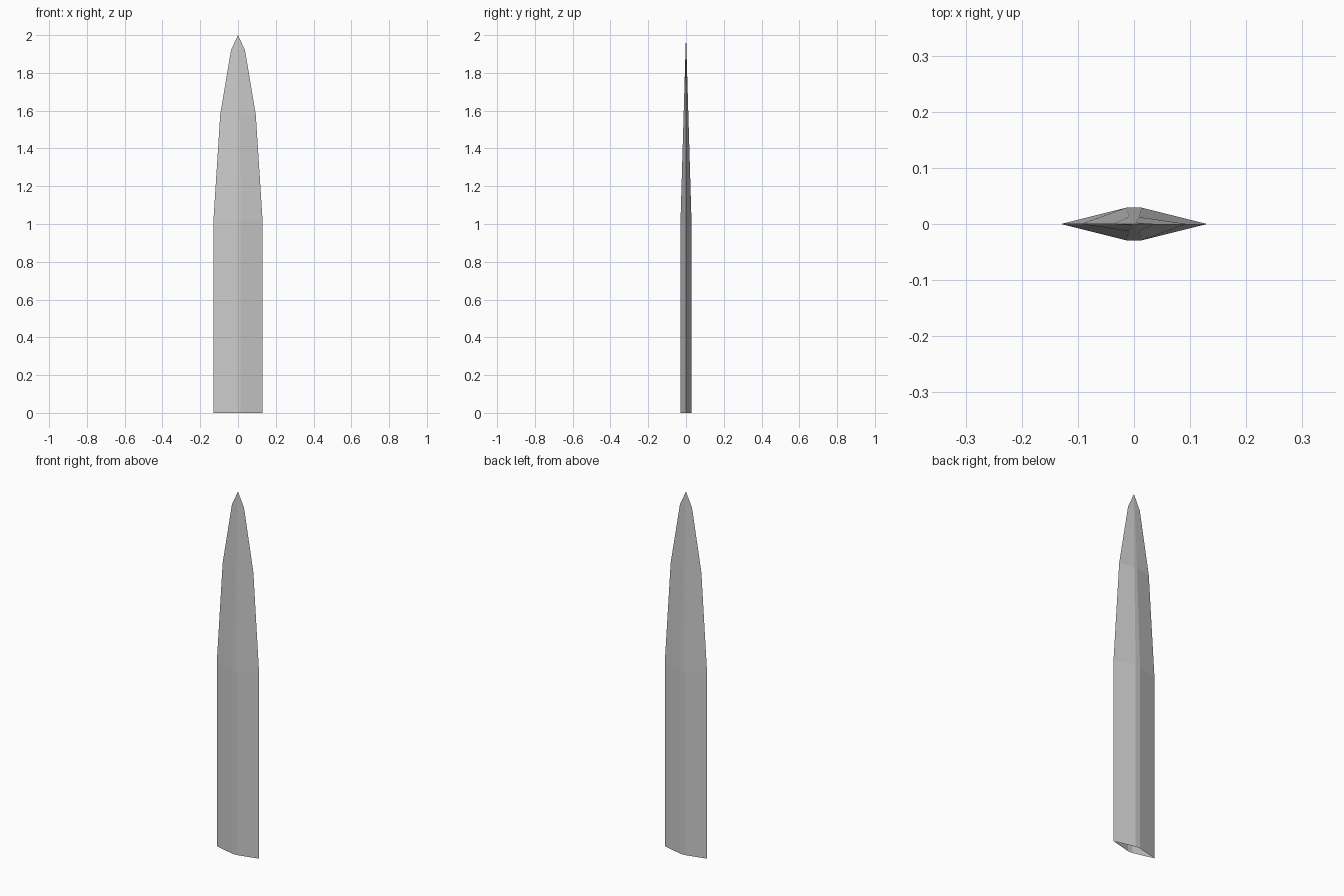
import bpy, bmesh

if "Cube" in bpy.data.objects:
    bpy.data.objects.remove(bpy.data.objects["Cube"])

# Blade sections: height, half width, half thickness, half width of the central flat
SECTIONS = [
    (0.00, 0.13, 0.029, 0.014),
    (1.02, 0.13, 0.029, 0.014),
    (1.58, 0.094, 0.0125, 0.009),
    (1.92, 0.037, 0.0025, 0.003),
]


def ring(bm, z, w, t, f):
    outline = [(-w, 0), (-f, -t), (f, -t), (w, 0), (f, t), (-f, t)]
    return [bm.verts.new((x, y, z)) for x, y in outline]


# Blade: six-sided lofted body, pointed tip, open at the base
bm = bmesh.new()
rings = [ring(bm, *s) for s in SECTIONS]
for a, b in zip(rings, rings[1:]):
    for i in range(6):
        j = (i + 1) % 6
        bm.faces.new((a[i], a[j], b[j], b[i]))
tip = bm.verts.new((0, 0, 2.0))
for i in range(6):
    bm.faces.new((rings[-1][i], rings[-1][(i + 1) % 6], tip))

mesh = bpy.data.meshes.new("blade")
bm.to_mesh(mesh)
bm.free()
blade = bpy.data.objects.new("blade", mesh)
bpy.context.collection.objects.link(blade)
